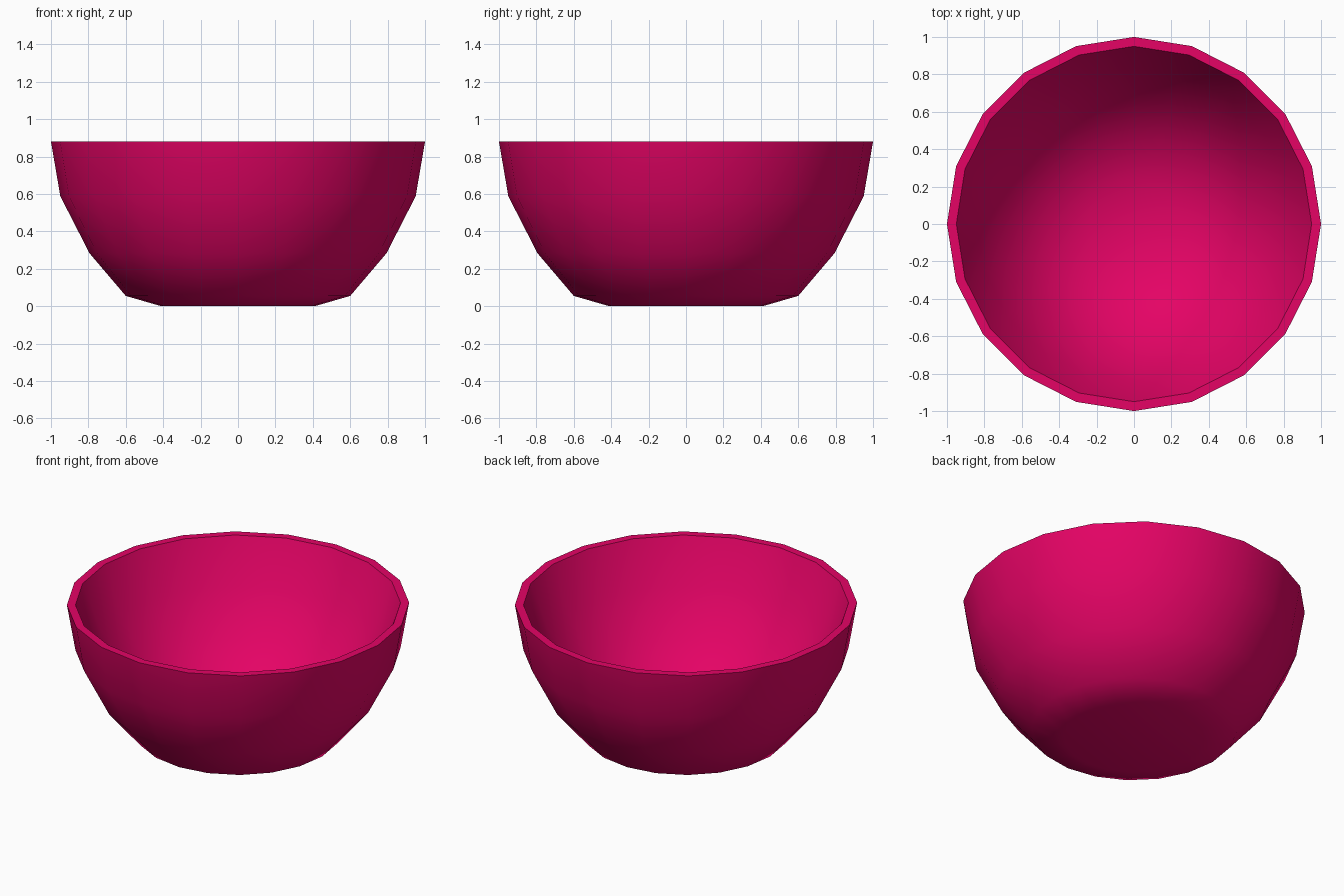
import bpy
import bmesh
from math import cos, sin, tau, radians

cube = bpy.data.objects.get("Cube")
if cube:
    bpy.data.objects.remove(cube, do_unlink=True)

SIDES = 20

# Bowl colour
pink = bpy.data.materials.new("raspberry pink")
pink.use_nodes = True
colour = (0.78, 0.001, 0.13, 1.0)
pink.diffuse_color = colour
pink.node_tree.nodes["Principled BSDF"].inputs["Base Color"].default_value = colour

# Wall section as (radius, height): outside from base to rim, then the rounded hollow down to its floor
outside = [(0.41, 0), (0.60, 0.055), (0.794, 0.283), (0.95, 0.588), (1.0, 0.88)]
inside = [(0.95, 0.88), (0.84, 0.60), (0.67, 0.34), (0.47, 0.16), (0.24, 0.07)]
floor_height = 0.05


def ring(bm, radius, height):
    return [bm.verts.new((radius * cos(tau * i / SIDES), radius * sin(tau * i / SIDES), height))
            for i in range(SIDES)]


# Turn the section into a closed shell
bm = bmesh.new()
rings = [ring(bm, r, z) for r, z in outside + inside]
floor_centre = bm.verts.new((0, 0, floor_height))
for low, high in zip(rings, rings[1:]):
    for i in range(SIDES):
        j = (i + 1) % SIDES
        bm.faces.new((low[i], low[j], high[j], high[i]))
bm.faces.new(rings[0][::-1])  # underside
for i in range(SIDES):        # inner floor
    bm.faces.new((rings[-1][i], rings[-1][(i + 1) % SIDES], floor_centre))
mesh = bpy.data.meshes.new("bowl")
bm.to_mesh(mesh)
bm.free()

bowl = bpy.data.objects.new("bowl", mesh)
bowl.data.materials.append(pink)
bpy.context.collection.objects.link(bowl)

# Smooth walls, crisp rim
bpy.ops.object.select_all(action="DESELECT")
bowl.select_set(True)
bpy.context.view_layer.objects.active = bowl
bpy.ops.object.shade_smooth_by_angle(angle=radians(50))
